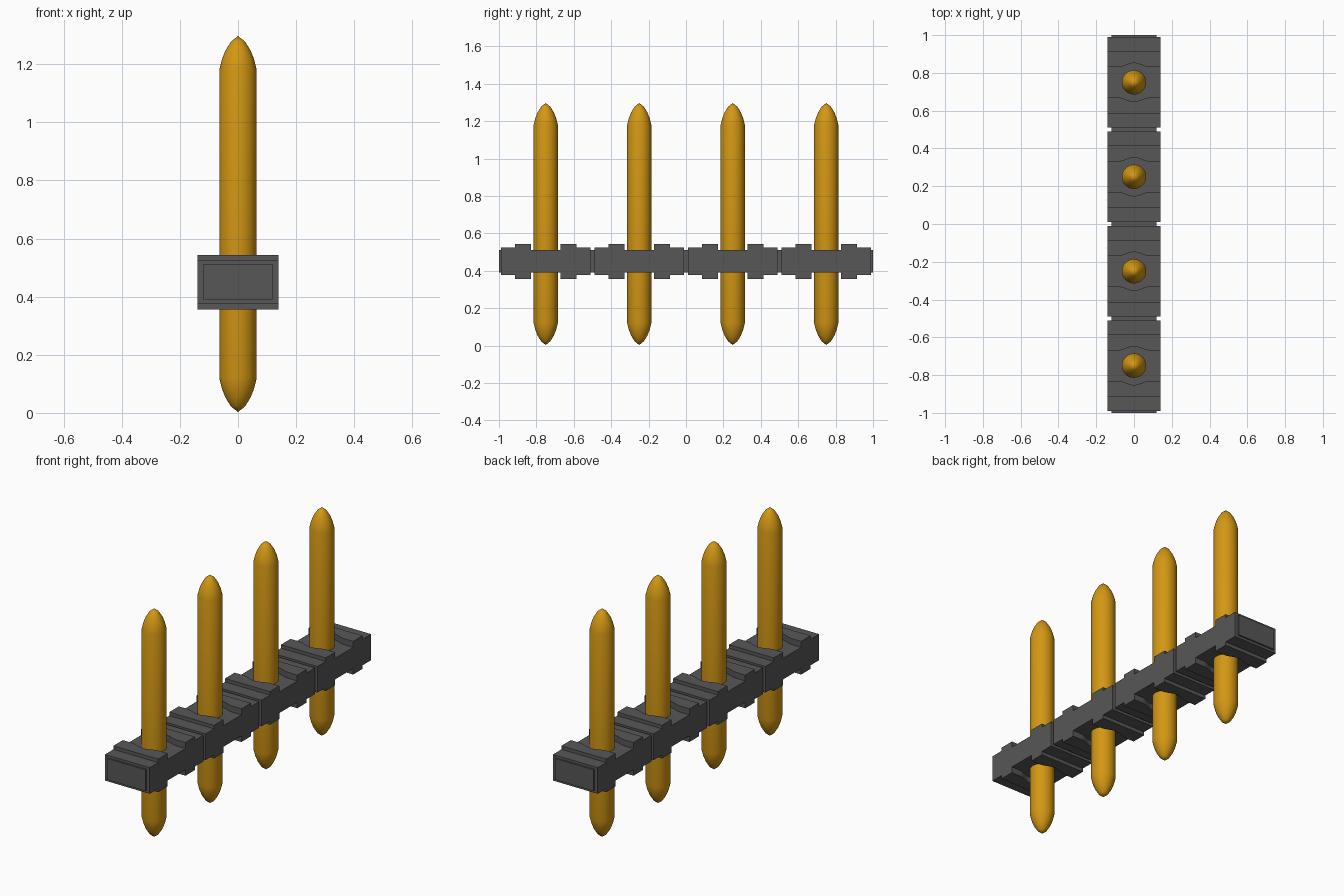
import bpy, bmesh, math

cube = bpy.data.objects.get("Cube")
if cube:
    bpy.data.objects.remove(cube, do_unlink=True)


def make_material(name, color):
    mat = bpy.data.materials.new(name)
    mat.use_nodes = True
    mat.diffuse_color = (*color, 1)
    mat.node_tree.nodes["Principled BSDF"].inputs["Base Color"].default_value = (*color, 1)
    return mat


GOLD = make_material("gold", (0.65, 0.31, 0.007))
GREY = make_material("dark_grey_plastic", (0.095, 0.095, 0.095))

MID_Z = 0.45        # centre height of the plastic strip
HALF_X = 0.14       # half width of the strip
CORE, STEP, RIB = 0.06, 0.074, 0.094   # half heights of the three levels
RIB_IN, RIB_OUT, UNIT = 0.08, 0.165, 0.24   # distances from the pin along y
PINS = [-0.75, -0.25, 0.25, 0.75]


def add_object(name, bm, mat, location):
    bmesh.ops.recalc_face_normals(bm, faces=bm.faces)
    mesh = bpy.data.meshes.new(name)
    bm.to_mesh(mesh)
    bm.free()
    mesh.materials.append(mat)
    obj = bpy.data.objects.new(name, mesh)
    obj.location = location
    bpy.context.collection.objects.link(obj)
    return obj


def prism(bm, outline, offset):
    """Extrude a planar outline by an offset vector."""
    face = bm.faces.new([bm.verts.new(p) for p in outline])
    out = bmesh.ops.extrude_face_region(bm, geom=[face])
    moved = [g for g in out["geom"] if isinstance(g, bmesh.types.BMVert)]
    bmesh.ops.translate(bm, vec=offset, verts=moved)


def smooth(obj, degrees):
    bpy.ops.object.select_all(action="DESELECT")
    obj.select_set(True)
    bpy.context.view_layer.objects.active = obj
    bpy.ops.object.shade_smooth_by_angle(angle=math.radians(degrees))


# Inner edge of a rib: straight, with a rounded hollow around the pin
hollow = [(-HALF_X, RIB_IN)]
for i in range(17):
    x = -0.085 + 0.17 * i / 16
    hollow.append((x, RIB_IN + 0.011 * (1 + math.cos(math.pi * x / 0.085))))
hollow.append((HALF_X, RIB_IN))


def build_housing(name, y):
    bm = bmesh.new()
    # stepped block, thinner around the pin
    half = [(-UNIT, STEP), (-RIB_OUT, STEP), (-RIB_OUT, CORE),
            (RIB_OUT, CORE), (RIB_OUT, STEP), (UNIT, STEP)]
    profile = half + [(py, -pz) for py, pz in reversed(half)]
    prism(bm, [(-HALF_X, py, pz) for py, pz in profile], (2 * HALF_X, 0, 0))
    # four raised ribs, two above and two below
    for side in (-1, 1):
        for up in (-1, 1):
            outline = hollow + [(HALF_X, RIB_OUT), (-HALF_X, RIB_OUT)]
            prism(bm, [(px, side * py, up * CORE) for px, py in outline],
                  (0, 0, up * (RIB - CORE)))
    smooth(add_object(name, bm, GREY, (0, y, MID_Z)), 25)


def build_pin(name, y):
    tip = [(0, 0.003), (0.024, 0.022), (0.043, 0.052), (0.056, 0.085), (0.0645, 0.12)]
    profile = tip + [(r, 1.3 - z) for r, z in reversed(tip)]
    bm = bmesh.new()
    verts = [bm.verts.new((r, 0, z)) for r, z in profile]
    edges = [bm.edges.new(pair) for pair in zip(verts, verts[1:])]
    bmesh.ops.spin(bm, geom=verts + edges, cent=(0, 0, 0), axis=(0, 0, 1),
                   angle=2 * math.pi, steps=32)
    bmesh.ops.remove_doubles(bm, verts=bm.verts, dist=0.0001)
    smooth(add_object(name, bm, GOLD, (0, y, 0)), 35)


def build_connector(name, y0, y1):
    x = 0.12
    bm = bmesh.new()
    prism(bm, [(-x, y0, -CORE), (x, y0, -CORE), (x, y0, CORE), (-x, y0, CORE)],
          (0, y1 - y0, 0))
    add_object(name, bm, GREY, (0, 0, MID_Z))


for n, y in enumerate(PINS, 1):
    build_housing(f"housing_{n}", y)
    build_pin(f"pin_{n}", y)

# Narrow links between housings, and matching stubs at both ends
build_connector("front_stub", -1.0, -0.99)
build_connector("back_stub", 0.99, 1.0)
for n, y in enumerate((-0.5, 0, 0.5), 1):
    build_connector(f"link_{n}", y - 0.01, y + 0.01)
